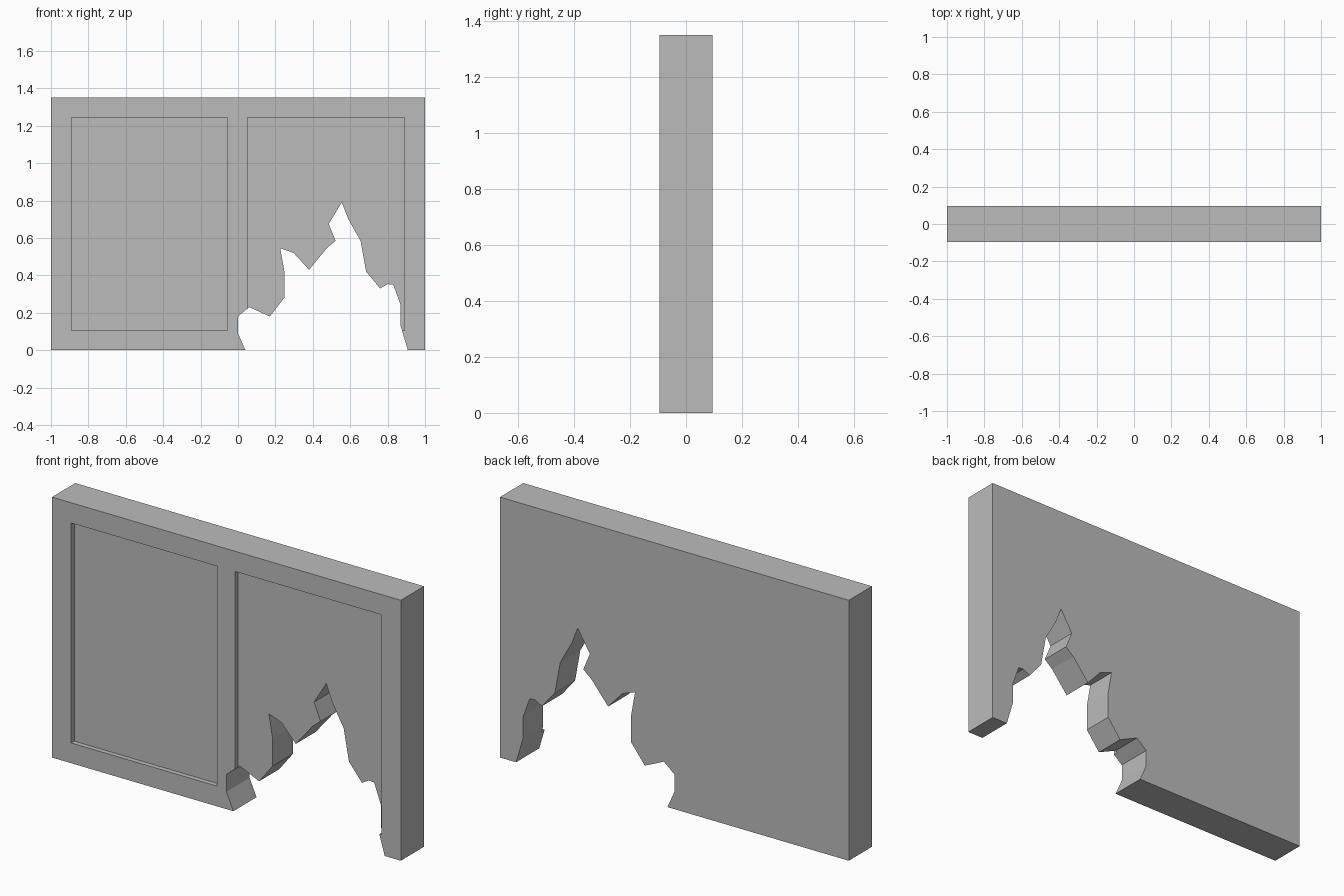
import bpy
import bmesh

if "Cube" in bpy.data.objects:
    bpy.data.objects.remove(bpy.data.objects["Cube"])

HALF_DEPTH = 0.095
HEIGHT = 1.35
RECESS = 0.025

grey = bpy.data.materials.new("plain grey")
grey.use_nodes = True
colour = (0.5, 0.5, 0.5, 1)
grey.diffuse_color = colour
grey.node_tree.nodes["Principled BSDF"].inputs["Base Color"].default_value = colour


def prism(name, outline, y_front, y_back):
    """Extrude an x-z outline from y_front to y_back."""
    bm = bmesh.new()
    face = bm.faces.new([bm.verts.new((x, y_front, z)) for x, z in outline])
    extruded = bmesh.ops.extrude_face_region(bm, geom=[face])["geom"]
    verts = [g for g in extruded if isinstance(g, bmesh.types.BMVert)]
    bmesh.ops.translate(bm, verts=verts, vec=(0, y_back - y_front, 0))
    bmesh.ops.recalc_face_normals(bm, faces=bm.faces)
    mesh = bpy.data.meshes.new(name)
    bm.to_mesh(mesh)
    bm.free()
    mesh.materials.append(grey)
    obj = bpy.data.objects.new(name, mesh)
    bpy.context.collection.objects.link(obj)
    return obj


def rectangle(x0, x1, z0, z1):
    return [(x0, z0), (x1, z0), (x1, z1), (x0, z1)]


def cut(target, cutter):
    """Subtract the cutter, then discard it."""
    cutter.hide_render = True
    mod = target.modifiers.new(cutter.name, "BOOLEAN")
    mod.operation = "DIFFERENCE"
    mod.solver = "EXACT"
    mod.object = cutter
    bpy.context.view_layer.objects.active = target
    bpy.ops.object.modifier_apply(modifier=mod.name)
    bpy.data.objects.remove(cutter)


# Solid wall slab
wall = prism("broken_wall", rectangle(-1, 1, 0, HEIGHT), -HALF_DEPTH, HALF_DEPTH)

# Two shallow panels sunk into the front
for name, x0, x1 in (("left_panel", 0.05, 0.89), ("right_panel", -0.89, -0.055)):
    cut(wall, prism(name, rectangle(x0, x1, 0.105, 1.245),
                    -HALF_DEPTH - 0.1, -HALF_DEPTH + RECESS))

# Jagged breach through the lower part of the wall
breach = [
    (0.04, -0.1), (0.04, 0), (0, 0.09), (0, 0.18), (0.06, 0.23), (0.17, 0.18),
    (0.248, 0.28), (0.248, 0.42), (0.226, 0.545), (0.297, 0.52), (0.38, 0.43),
    (0.475, 0.545), (0.522, 0.585), (0.485, 0.675), (0.555, 0.79), (0.59, 0.7),
    (0.655, 0.585), (0.685, 0.42), (0.76, 0.33), (0.8, 0.353), (0.83, 0.35),
    (0.868, 0.245), (0.868, 0.135), (0.908, 0), (0.908, -0.1),
]
cut(wall, prism("breach", breach, -0.3, 0.3))
